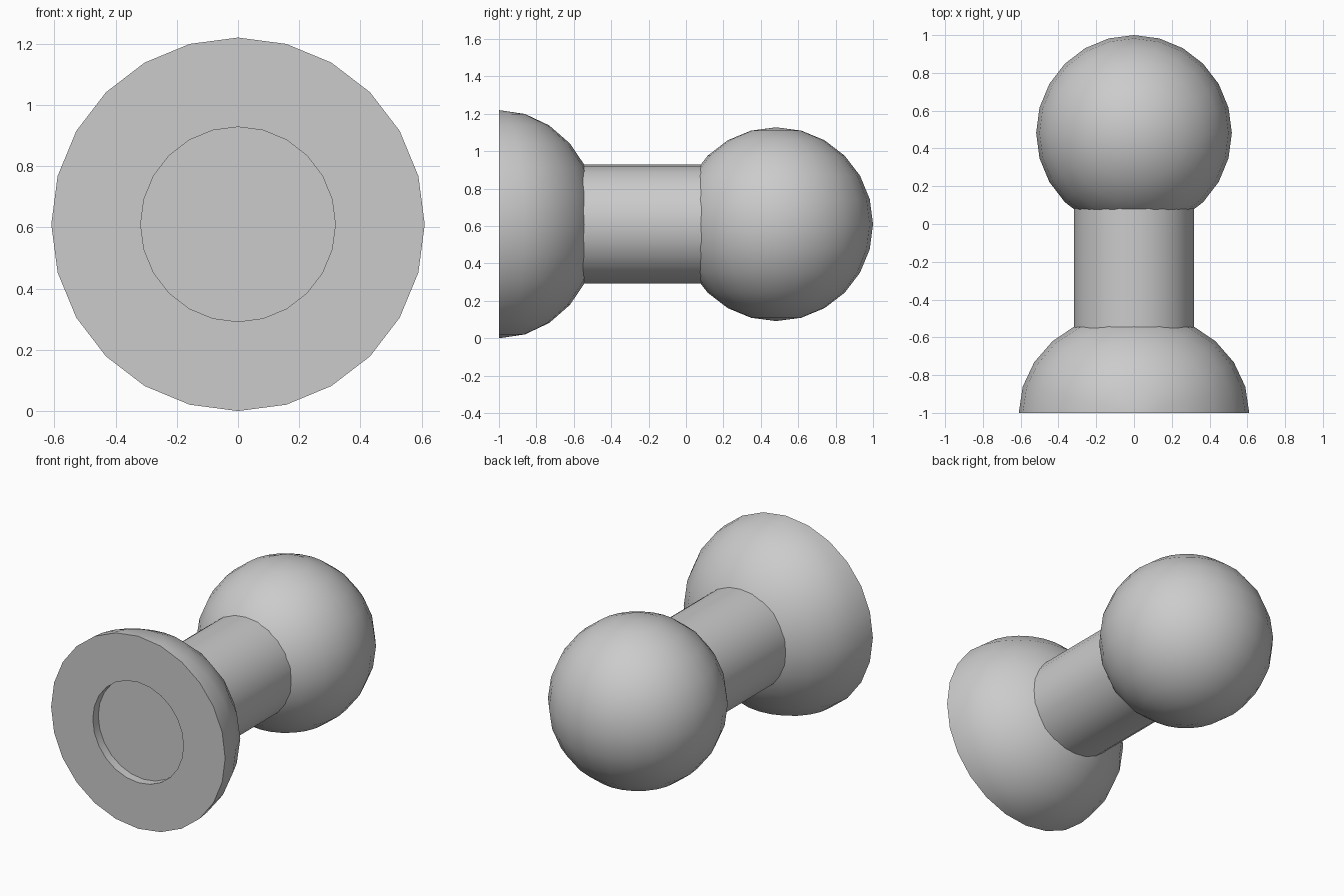
import bpy
import bmesh
import math
from mathutils import Matrix, Vector

cube = bpy.data.objects.get("Cube")
if cube:
    bpy.data.objects.remove(cube, do_unlink=True)

SIDES = 24
AXIS_Z = 0.61
STEM_R = 0.318
FRONT = -1.0

grey = bpy.data.materials.new("light_grey")
grey.use_nodes = True
colour = (0.6, 0.6, 0.6, 1)
grey.diffuse_color = colour
grey.node_tree.nodes["Principled BSDF"].inputs["Base Color"].default_value = colour


def at(y):
    return Matrix.Translation((0, y, AXIS_Z))


def add_sphere(bm, radius, matrix):
    bmesh.ops.create_uvsphere(bm, u_segments=SIDES, v_segments=SIDES // 2,
                              radius=radius, matrix=matrix)


def finish(bm, name):
    bmesh.ops.recalc_face_normals(bm, faces=bm.faces)
    mesh = bpy.data.meshes.new(name)
    bm.to_mesh(mesh)
    bm.free()
    mesh.materials.append(grey)
    obj = bpy.data.objects.new(name, mesh)
    bpy.context.collection.objects.link(obj)
    bpy.ops.object.select_all(action="DESELECT")
    obj.select_set(True)
    bpy.context.view_layer.objects.active = obj
    bpy.ops.object.shade_smooth_by_angle(angle=math.radians(30))
    return obj


# Flattened half dome with a flat front and a shallow round recess
bm = bmesh.new()
add_sphere(bm, 0.61, at(FRONT) @ Matrix.Diagonal((1, 0.88, 1, 1)))
bmesh.ops.bisect_plane(bm, geom=bm.verts[:] + bm.edges[:] + bm.faces[:],
                       dist=1e-4, plane_co=(0, FRONT, AXIS_Z),
                       plane_no=(0, -1, 0), clear_outer=True)
rim = [e for e in bm.edges if e.is_boundary]
turn = Matrix.Rotation(math.pi / 2, 4, "X")
circle = bmesh.ops.create_circle(bm, segments=SIDES, radius=STEM_R,
                                 matrix=at(FRONT) @ turn)["verts"]
lip = list({e for v in circle for e in v.link_edges})
bmesh.ops.bridge_loops(bm, edges=rim + lip)
wall = bmesh.ops.extrude_edge_only(bm, edges=lip)["geom"]
floor_verts = [g for g in wall if isinstance(g, bmesh.types.BMVert)]
floor_edges = [g for g in wall if isinstance(g, bmesh.types.BMEdge)]
bmesh.ops.translate(bm, verts=floor_verts, vec=Vector((0, 0.055, 0)))
bmesh.ops.edgeloop_fill(bm, edges=floor_edges)
finish(bm, "base_dome")

# Straight stem reaching into the dome and the ball
bm = bmesh.new()
back, front = 0.2, -0.65
bmesh.ops.create_cone(bm, cap_ends=True, segments=SIDES, radius1=STEM_R,
                      radius2=STEM_R, depth=back - front,
                      matrix=at((back + front) / 2) @ turn)
finish(bm, "stem")

# Round ball at the back end
bm = bmesh.new()
add_sphere(bm, 0.518, at(0.482))
finish(bm, "ball_end")
